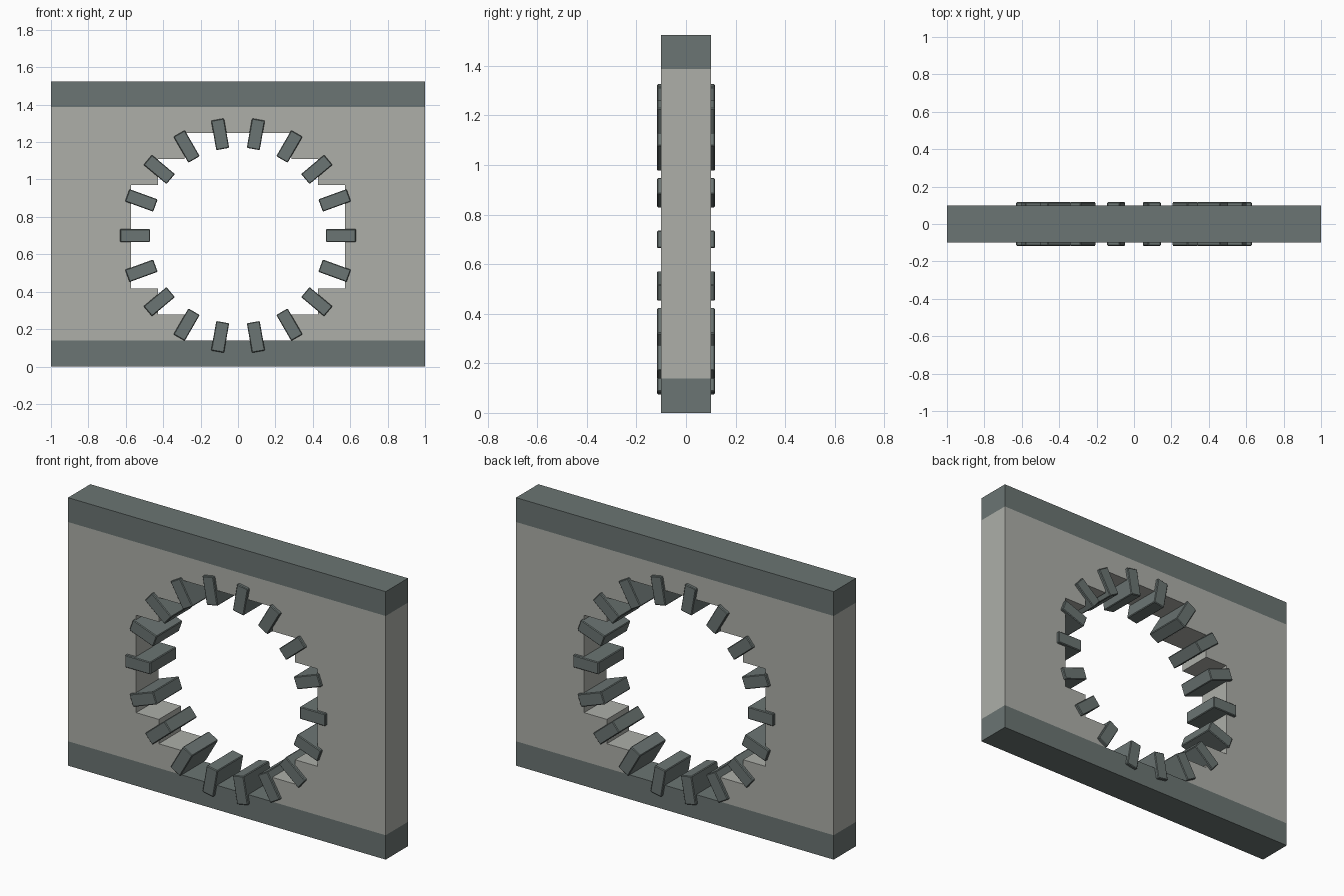
import bpy, bmesh, math
from mathutils import Matrix, Vector

cube = bpy.data.objects.get("Cube")
if cube:
    bpy.data.objects.remove(cube, do_unlink=True)

U, V = 2 / 14, 1.525 / 11      # wall grid cell: width and height
DEPTH = 0.1                    # half thickness of the wall
CENTRE = Vector((0, 0, 5.05 * V))


def material(name, rgb):
    m = bpy.data.materials.new(name)
    m.use_nodes = True
    col = [(c / 255 / 12.92 if c < 11 else ((c / 255 + 0.055) / 1.055) ** 2.4) for c in rgb] + [1]
    m.diffuse_color = col
    m.node_tree.nodes["Principled BSDF"].inputs["Base Color"].default_value = col
    return m


light = material("light stone", (173, 175, 169))
dark = material("dark slate", (107, 117, 115))


def add(name, bm, mat):
    bmesh.ops.recalc_face_normals(bm, faces=bm.faces)
    me = bpy.data.meshes.new(name)
    bm.to_mesh(me)
    bm.free()
    me.materials.append(mat)
    ob = bpy.data.objects.new(name, me)
    bpy.context.collection.objects.link(ob)
    return ob


def slab(name, cells, mat):
    """Extrude an outline given in wall cells through the wall's depth."""
    bm = bmesh.new()
    face = bm.faces.new([bm.verts.new((x * U, -DEPTH, z * V)) for x, z in cells])
    ext = bmesh.ops.extrude_face_region(bm, geom=[face])["geom"]
    bmesh.ops.translate(bm, vec=(0, 2 * DEPTH, 0),
                        verts=[v for v in ext if isinstance(v, bmesh.types.BMVert)])
    return add(name, bm, mat)


# Wall with a stepped round opening, open onto the bottom band
half = [(7, 10), (7, 1), (2, 1), (2, 2), (3, 2), (3, 3), (4, 3),
        (4, 7), (3, 7), (3, 8), (2, 8), (2, 9)]
slab("wall", half + [(-x, z) for x, z in reversed(half)], light)

# Dark bands along the bottom and top
for name, z in (("bottom_band", 0), ("top_band", 10)):
    slab(name, [(-7, z), (7, z), (7, z + 1), (-7, z + 1)], dark)

# Ring of blocks around the opening
for i in range(18):
    bm = bmesh.new()
    bmesh.ops.create_cube(bm, size=1)
    bmesh.ops.scale(bm, vec=(0.16, 0.234, 0.07), verts=bm.verts)
    bmesh.ops.bevel(bm, geom=bm.edges[:], offset=0.004, segments=1, affect="EDGES")
    turn = Matrix.Rotation(math.radians(20 * i), 4, "Y")
    bm.transform(Matrix.Translation(CENTRE) @ turn @ Matrix.Translation((0.55, 0, 0)))
    add(f"ring_block_{i + 1}", bm, dark)
